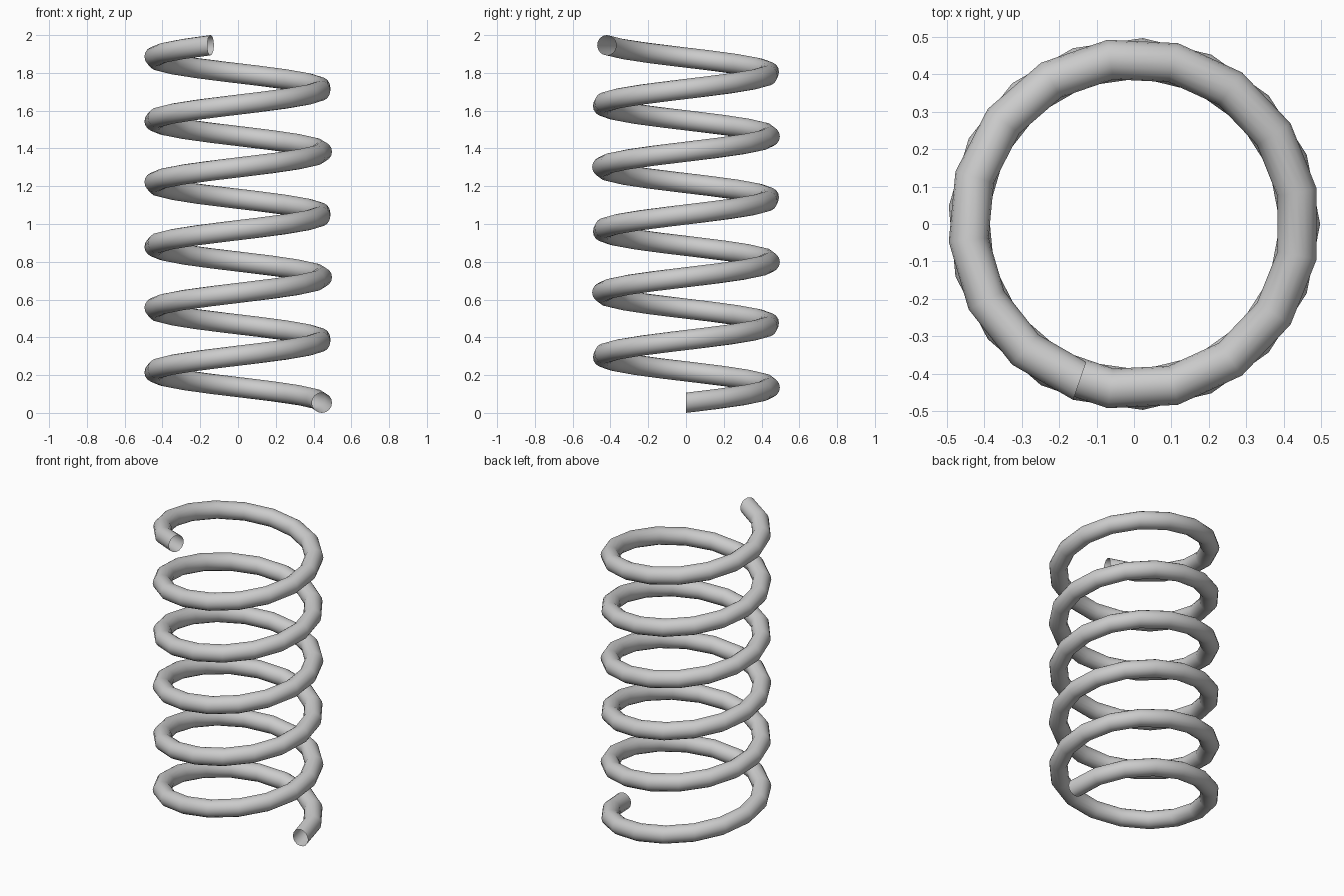
import bpy, bmesh
from math import cos, sin, pi, radians

if "Cube" in bpy.data.objects:
    bpy.data.objects.remove(bpy.data.objects["Cube"])

COIL_R, WIRE_R = 0.444, 0.0535      # coil centreline radius, wire radius
TURNS, STEPS, SIDES = 5.697, 94, 16
RISE = 2.0 - 2 * WIRE_R             # climb of the wire centre

bm = bmesh.new()

# Upright circular wire sections swept up the helix
rings = []
for i in range(STEPS + 1):
    t = i / STEPS
    a = 2 * pi * TURNS * t
    ring = []
    for j in range(SIDES):
        b = 2 * pi * j / SIDES
        r = COIL_R + WIRE_R * cos(b)
        z = WIRE_R + RISE * t + WIRE_R * sin(b)
        ring.append(bm.verts.new((r * cos(a), r * sin(a), z)))
    rings.append(ring)

# Skin neighbouring sections; both wire ends stay open
for lo, hi in zip(rings, rings[1:]):
    for j in range(SIDES):
        k = (j + 1) % SIDES
        bm.faces.new((lo[j], hi[j], hi[k], lo[k]))
bmesh.ops.recalc_face_normals(bm, faces=bm.faces)

mesh = bpy.data.meshes.new("coil_spring")
bm.to_mesh(mesh)
bm.free()
spring = bpy.data.objects.new("coil_spring", mesh)
bpy.context.collection.objects.link(spring)

# Smooth shading
bpy.context.view_layer.objects.active = spring
spring.select_set(True)
bpy.ops.object.shade_smooth_by_angle(angle=radians(40))
